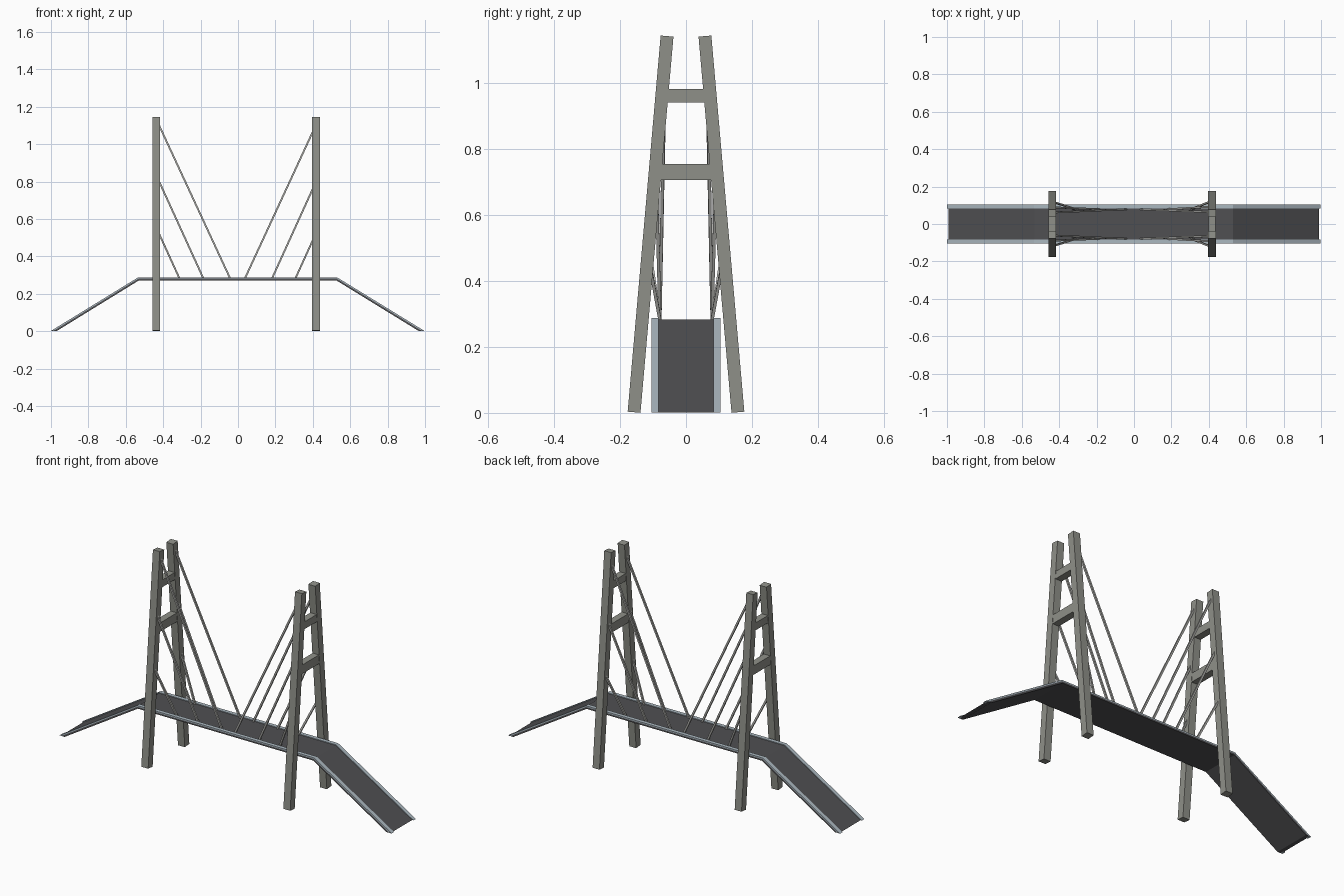
import bpy
import bmesh
from mathutils import Matrix, Vector

if "Cube" in bpy.data.objects:
    bpy.data.objects.remove(bpy.data.objects["Cube"])


def material(name, rgb):
    m = bpy.data.materials.new(name)
    m.diffuse_color = (*rgb, 1.0)
    m.use_nodes = True
    m.node_tree.nodes["Principled BSDF"].inputs["Base Color"].default_value = m.diffuse_color
    return m


concrete = material("concrete grey", (0.275, 0.28, 0.25))
asphalt = material("asphalt", (0.08, 0.08, 0.085))
kerb_blue = material("kerb blue grey", (0.41, 0.48, 0.53))
steel = material("cable grey", (0.42, 0.42, 0.40))


def finish(name, bm, mat):
    bmesh.ops.recalc_face_normals(bm, faces=bm.faces)
    me = bpy.data.meshes.new(name)
    bm.to_mesh(me)
    bm.free()
    me.materials.append(mat)
    ob = bpy.data.objects.new(name, me)
    bpy.context.collection.objects.link(ob)
    return ob


def beam(name, a, b, width, depth, mat):
    """Rectangular bar from a to b, kept square to the y axis."""
    a, b = Vector(a), Vector(b)
    d = b - a
    w = d.normalized()
    ref = Vector((1, 0, 0)) if abs(w.x) < 0.01 else Vector((0, 1, 0))
    if abs(w.x) < 0.01:
        u = ref
        v = w.cross(u)
    else:
        v = (ref - w * ref.dot(w)).normalized()
        u = v.cross(w)
    bm = bmesh.new()
    bmesh.ops.create_cube(bm, size=1)
    bmesh.ops.scale(bm, vec=(width, depth, d.length), verts=bm.verts)
    rot = Matrix((u, v, w)).transposed()
    bmesh.ops.rotate(bm, matrix=rot, verts=bm.verts)
    bmesh.ops.translate(bm, vec=(a + b) / 2, verts=bm.verts)
    return finish(name, bm, mat)


# Underside line of ramps and level span, with the offset (x, z) per unit of
# thickness: mitred at the bends, cut level with the ground at the ends
LINE = [(-0.969, 0.001), (-0.529, 0.272), (0.525, 0.272), (0.966, 0.001)]
MITRE = [(-1.9, 0.05), (-0.272, 1.0), (0.272, 1.0), (1.9, 0.05)]


def deck_strip(name, y0, y1, low, high, mat):
    bm = bmesh.new()
    rings = []
    for (x, z), (nx, nz) in zip(LINE, MITRE):
        rings.append([bm.verts.new((x + nx * h, y, z + nz * h))
                      for y, h in ((y0, low), (y1, low), (y1, high), (y0, high))])
    for r, s in zip(rings, rings[1:]):
        for i in range(4):
            j = (i + 1) % 4
            bm.faces.new((r[i], r[j], s[j], s[i]))
    bm.faces.new(rings[0])
    bm.faces.new(rings[-1])
    return finish(name, bm, mat)


# Deck: slab, road surface and raised kerbs
deck_strip("deck_slab", -0.104, 0.104, 0.0, 0.009, asphalt)
deck_strip("road_surface", -0.083, 0.083, 0.009, 0.012, asphalt)
deck_strip("kerb_front", -0.104, -0.083, 0.009, 0.016, kerb_blue)
deck_strip("kerb_back", 0.083, 0.104, 0.009, 0.016, kerb_blue)


def leg_y(z):
    return 0.1577 - 0.0877 * z


# Towers: centre x, direction to midspan, cables as (height at face, deck x)
towers = {
    "left": (-0.437, 1, [(1.09, -0.042), (0.79, -0.185), (0.51, -0.313)]),
    "right": (0.417, -1, [(1.06, 0.037), (0.755, 0.182), (0.48, 0.307)]),
}
for side, (tx, toward, cables) in towers.items():
    # Cross beams between the leaning legs
    for label, z, h in (("lower", 0.731, 0.048), ("upper", 0.962, 0.040)):
        y = leg_y(z) - 0.005
        beam(f"{side}_{label}_cross_beam", (tx, -y, z), (tx, y, z), 0.038, h, concrete)
    for s, row in ((-1, "front"), (1, "back")):
        beam(f"{side}_{row}_leg", (tx, s * leg_y(0.002), 0.002),
             (tx, s * leg_y(1.143), 1.143), 0.041, 0.039, concrete)
        # Stay cables, running into the leg
        for i, (z, dx) in enumerate(cables):
            foot = Vector((dx, s * 0.079, 0.282))
            face = Vector((tx + toward * 0.02, s * leg_y(z), z))
            top = face + (face - foot).normalized() * 0.03
            beam(f"{side}_{row}_cable_{i + 1}", foot, top, 0.0095, 0.0095, steel)
